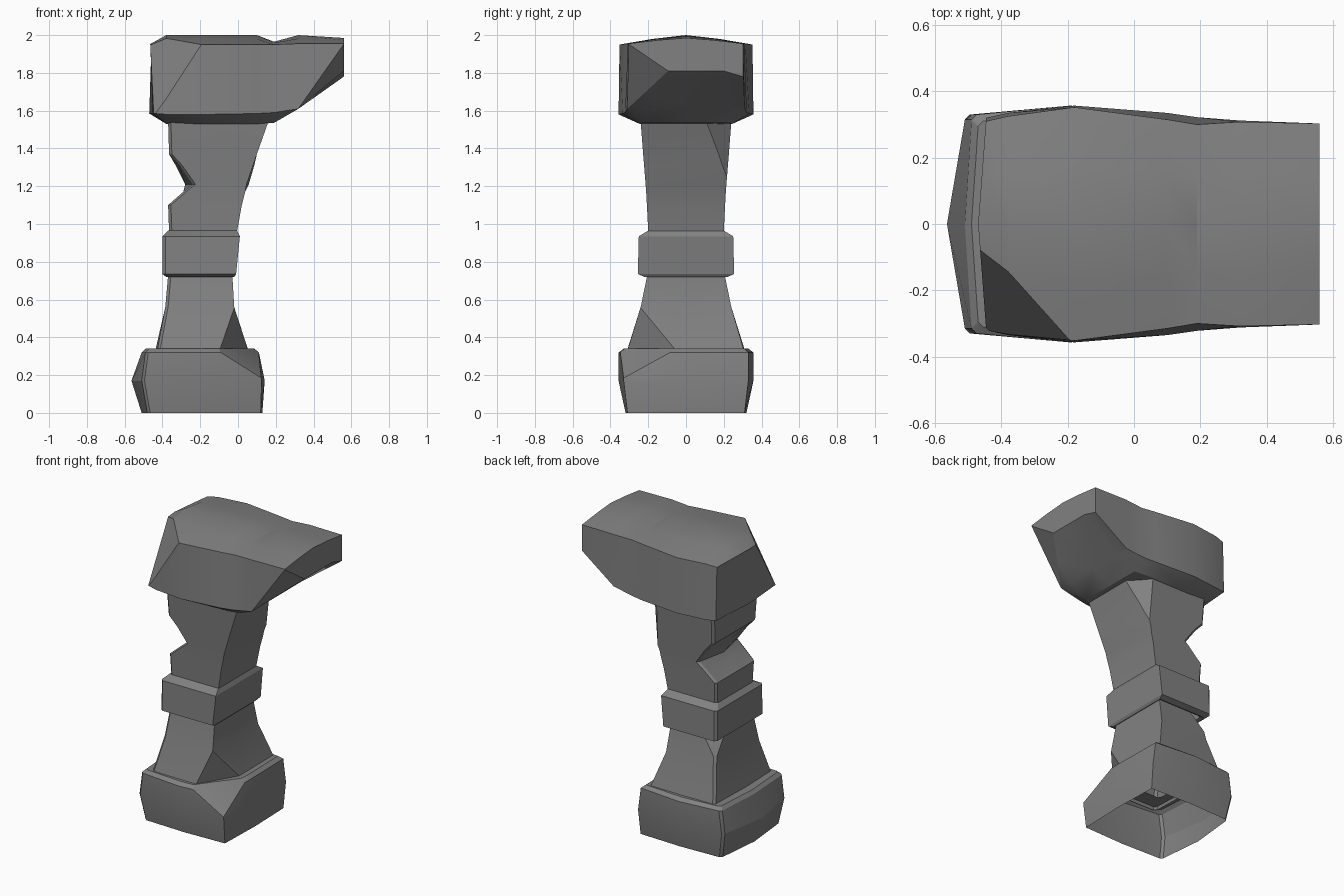
import bpy, bmesh, math
from mathutils import Vector

cube = bpy.data.objects.get("Cube")
if cube:
    bpy.data.objects.remove(cube, do_unlink=True)

stone = bpy.data.materials.new("grey_stone")
stone.use_nodes = True
colour = (0.22, 0.22, 0.22, 1)
stone.diffuse_color = colour
stone.node_tree.nodes["Principled BSDF"].inputs["Base Color"].default_value = colour


def ring(z, x0, x1, y, bow_x=0.0, bow_y=0.0):
    """Bowed rectangle with two small chamfers on its -x corners."""
    c, xm = 0.015, x0 + (x1 - x0) * 0.5
    half = [(x1, y), (xm, y + bow_y), (x0 + c, y), (x0, y - c)]
    pts = [(x1 + bow_x * 0.3, 0)] + half + [(x0 - bow_x, 0)]
    pts += [(px, -py) for px, py in reversed(half)]
    return [Vector((px, py, z)) for px, py in pts]


def loft(name, rings, chips=(), caps=False):
    """Skin closed rings, then slice a flat chip off at each three-point plane."""
    bm = bmesh.new()
    rows = [[bm.verts.new(p) for p in r] for r in rings]
    n = len(rows[0])
    for a, b in zip(rows, rows[1:]):
        for i in range(n):
            j = (i + 1) % n
            bm.faces.new((a[i], a[j], b[j], b[i]))
    if caps:
        bm.faces.new(rows[0])
        bm.faces.new(rows[-1])
    bmesh.ops.recalc_face_normals(bm, faces=bm.faces)
    middle = sum((v.co for v in bm.verts), Vector()) / len(bm.verts)
    for a, b, c in chips:
        a, b, c = Vector(a), Vector(b), Vector(c)
        normal = (b - a).cross(c - a).normalized()
        if normal.dot(middle - a) > 0:
            normal = -normal
        cut = bmesh.ops.bisect_plane(bm, geom=bm.verts[:] + bm.edges[:] + bm.faces[:],
                                     plane_co=a, plane_no=normal, clear_outer=True)
        edge = [g for g in cut["geom_cut"] if isinstance(g, bmesh.types.BMVert)]
        if len(edge) > 2:
            centre = sum((v.co for v in edge), Vector()) / len(edge)
            u = (edge[0].co - centre).normalized()
            w = normal.cross(u)
            edge.sort(key=lambda v: math.atan2((v.co - centre).dot(w), (v.co - centre).dot(u)))
            bm.faces.new(edge)
    mesh = bpy.data.meshes.new(name)
    bm.to_mesh(mesh)
    bm.free()
    mesh.materials.append(stone)
    obj = bpy.data.objects.new(name, mesh)
    bpy.context.collection.objects.link(obj)
    bpy.ops.object.select_all(action="DESELECT")
    obj.select_set(True)
    bpy.context.view_layer.objects.active = obj
    bpy.ops.object.shade_smooth_by_angle(angle=math.radians(25))
    return obj


# Hollow foot, open underneath, with one broken corner
loft("base_block", [
    ring(0, -0.48, 0.12, 0.31, 0.03, 0.01),
    ring(0.17, -0.51, 0.125, 0.33, 0.054, 0.027),
    ring(0.32, -0.49, 0.105, 0.33, 0.02, 0.027),
    ring(0.34, -0.47, 0.08, 0.31, 0.02, 0.02),
    ring(0.34, -0.37, -0.05, 0.2)],
    [((-0.1, -0.34, 0.33), (0.13, -0.33, 0.18), (0.12, -0.05, 0.33))])

# Flared lower shaft with a broken foot corner and a nick under the collar
loft("lower_shaft", [
    ring(0.32, -0.43, 0.055, 0.31, 0.01, 0.005),
    ring(0.56, -0.385, -0.02, 0.24),
    ring(0.73, -0.37, -0.03, 0.205)],
    [((-0.02, -0.24, 0.55), (-0.09, -0.3, 0.34), (0.05, -0.06, 0.33)),
     ((-0.38, 0.23, 0.6), (-0.37, 0.13, 0.72), (-0.28, 0.21, 0.72))])

# Collar band
loft("collar", [
    ring(0.73, -0.36, -0.04, 0.2),
    ring(0.72, -0.38, -0.02, 0.22),
    ring(0.735, -0.4, -0.01, 0.255),
    ring(0.935, -0.4, 0.01, 0.25),
    ring(0.965, -0.37, -0.005, 0.2)])

# Upper shaft with a worn notch across its back end and a broken top corner
loft("upper_shaft", [
    ring(0.96, -0.365, -0.005, 0.2),
    ring(1.1, -0.37, 0.02, 0.207),
    ring(1.17, -0.29, 0.038, 0.211),
    ring(1.21, -0.24, 0.045, 0.214, 0.04),
    ring(1.31, -0.31, 0.08, 0.222, 0.02),
    ring(1.37, -0.365, 0.1, 0.227),
    ring(1.54, -0.37, 0.16, 0.24)],
    [((0.15, 0.12, 1.53), (0.05, 0.24, 1.53), (0.06, 0.215, 1.25))])


def station(x, low, low_y, edge, side_y, top_y, eave, ridge, bow=0.0):
    """Cross-section of the capital, with a sloping underside and a low ridge."""
    half = [(low_y, low), (side_y, edge), (top_y, eave), (top_y * 0.5, eave + (ridge - eave) * 0.6)]
    pts = [(0, low)] + half + [(0, ridge)] + [(-y, z) for y, z in reversed(half)]
    return [Vector((x - bow * (1 - abs(y) / 0.33), y, z)) for y, z in pts]


# Overhanging capital with a broken top corner and a broken tip
loft("capital", [
    station(-0.445, 1.585, 0.24, 1.585, 0.32, 0.31, 1.94, 1.95, 0.025),
    station(-0.38, 1.53, 0.22, 1.58, 0.335, 0.325, 1.95, 2.0),
    station(-0.18, 1.53, 0.245, 1.58, 0.357, 0.352, 1.95, 2.0),
    station(0.1, 1.53, 0.245, 1.585, 0.335, 0.315, 1.95, 2.0),
    station(0.19, 1.535, 0.23, 1.59, 0.322, 0.3, 1.95, 1.965),
    station(0.32, 1.61, 0.22, 1.61, 0.312, 0.308, 1.955, 2.0),
    station(0.56, 1.81, 0.2, 1.78, 0.303, 0.303, 1.955, 1.985)],
    [((-0.43, -0.32, 1.6), (-0.2, -0.35, 1.94), (-0.42, -0.11, 1.97)),
     ((0.32, -0.31, 1.61), (0.56, -0.3, 1.95), (0.56, -0.08, 1.8))], caps=True)
